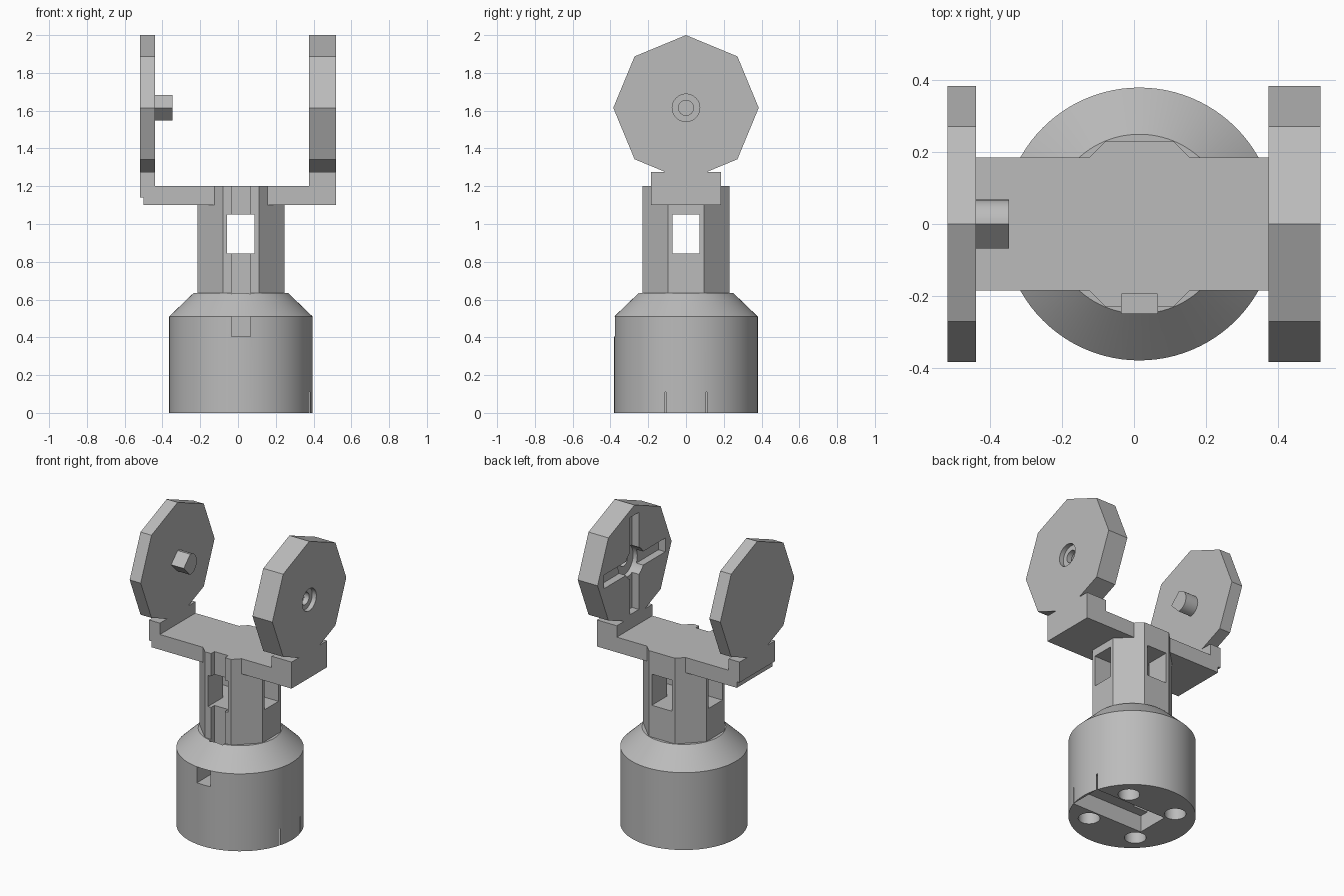
import bpy, bmesh, math
from mathutils import Vector

cube = bpy.data.objects.get("Cube")
if cube:
    bpy.data.objects.remove(cube)

grey = bpy.data.materials.new("plain grey")
grey.use_nodes = True
COLOUR = (0.5, 0.5, 0.5, 1)
grey.diffuse_color = COLOUR
grey.node_tree.nodes["Principled BSDF"].inputs["Base Color"].default_value = COLOUR

CX = 0.015      # axis of the base and column
AXLE_Z = 1.615  # height of the pivot


def prism(name, rings):
    """Solid through matching rings of points, capped at both ends."""
    bm = bmesh.new()
    loops = [[bm.verts.new(p) for p in ring] for ring in rings]
    n = len(loops[0])
    bm.faces.new(loops[0])
    bm.faces.new(loops[-1])
    for a, b in zip(loops, loops[1:]):
        for i in range(n):
            j = (i + 1) % n
            bm.faces.new((a[i], a[j], b[j], b[i]))
    bmesh.ops.recalc_face_normals(bm, faces=bm.faces)
    mesh = bpy.data.meshes.new(name)
    bm.to_mesh(mesh)
    bm.free()
    mesh.materials.append(grey)
    obj = bpy.data.objects.new(name, mesh)
    bpy.context.collection.objects.link(obj)
    return obj


def box(name, x, y, z):
    ring = [(x[0], y[0]), (x[1], y[0]), (x[1], y[1]), (x[0], y[1])]
    return prism(name, [[(a, b, h) for a, b in ring] for h in z])


def circle(radius, sides, turn=0.0):
    angles = [turn + math.tau * i / sides for i in range(sides)]
    return [(radius * math.cos(a), radius * math.sin(a)) for a in angles]


def upright(name, steps, sides, centre=(CX, 0), turn=0.0):
    """Round or faceted solid on a vertical axis, from (radius, z) steps."""
    return prism(name, [[(centre[0] + a, centre[1] + b, z) for a, b in circle(r, sides, turn)]
                        for r, z in steps])


def sideways(name, outline, x):
    """Outline in y and z around the pivot, extruded along x."""
    return prism(name, [[(h, a, AXLE_Z + b) for a, b in outline] for h in x])


def combine(obj, others, operation="DIFFERENCE"):
    for other in others:
        other.hide_render = True
        mod = obj.modifiers.new("combine", "BOOLEAN")
        mod.operation, mod.solver, mod.object = operation, "EXACT", other
        bpy.context.view_layer.objects.active = obj
        bpy.ops.object.modifier_apply(modifier=mod.name)
        bpy.data.objects.remove(other)


def cable_channel():
    return box("channel_cutter", (CX - 0.05, CX + 0.05), (-0.25, -0.195), (0.405, 1.3))


# Base: drum with a sloped shoulder, cable exit, bottom pocket and four sockets
base = upright("base", [(0.38, 0), (0.38, 0.51), (0.25, 0.635)], 96)
cuts = [cable_channel(),
        box("exit_cutter", (CX - 0.05, CX + 0.05), (-0.5, -0.2), (0.405, 0.51)),
        box("pocket_cutter", (-0.145, 0.38), (-0.11, 0.11), (-0.1, 0.11)),
        box("shaft_cutter", (-0.145, -0.035), (-0.05, 0.05), (0.05, 0.3))]
for sx in (-1, 1):
    for sy in (-1, 1):
        cuts.append(upright("socket_cutter", [(0.065, -0.1), (0.065, 0.12)], 32,
                            (CX + sx * 0.18, sy * 0.185)))
combine(base, cuts)

# Column: octagonal post with crossing windows and a front cable groove
radius = 0.23 / math.cos(math.pi / 8)
column = upright("column", [(radius, 0.63), (radius, 1.2)], 8, turn=math.pi / 8)
window_z = (0.845, 1.05)
combine(column, [
    box("front_window_cutter", (CX - 0.073, CX + 0.073), (-1, 1), window_z),
    box("side_window_cutter", (-1, 1), (-0.072, 0.072), window_z),
    cable_channel()])

# Cross arm, with upright feet for the discs and a small step on the right
arm = box("cross_arm", (-0.52, 0.52), (-0.185, 0.185), (1.1, 1.2))
combine(arm, [box("left_foot", (0.375, 0.52), (-0.185, 0.185), (1.1, 1.275)),
              box("right_foot", (-0.52, -0.44), (-0.185, 0.185), (1.1, 1.275))], "UNION")
combine(arm, [box("step_cutter", (-0.6, -0.5), (-0.3, 0.3), (1.0, 1.14))])

# Right disc: plain octagon with a pivot peg, round behind and ridged in front
octagon = circle(0.385, 8)
sideways("right_disc", octagon, (-0.52, -0.44))
half_round = [(0.068 * math.cos(a), 0.068 * math.sin(a))
              for a in (math.pi * (i / 16 - 0.5) for i in range(17))]
peg = sideways("pivot_peg", half_round + [(-0.068, 0)], (-0.45, -0.348))

# Left disc: thick octagon with a cross recess inside and a stepped bore
left_disc = sideways("left_disc", octagon, (0.375, 0.52))
cross_x = (0.3, 0.425)
combine(left_disc, [
    sideways("bore_cutter", circle(0.04, 32), (0.3, 0.6)),
    sideways("counterbore_cutter", circle(0.073, 32), (0.49, 0.6)),
    sideways("hub_cutter", circle(0.1, 32), (0.3, 0.455)),
    box("slot_cutter_y", cross_x, (-0.32, 0.32), (AXLE_Z - 0.045, AXLE_Z + 0.045)),
    box("slot_cutter_z", cross_x, (-0.045, 0.045), (AXLE_Z - 0.32, AXLE_Z + 0.32))])

# Smooth the round parts, keeping hard edges
for obj in (base, peg, left_disc):
    bpy.ops.object.select_all(action="DESELECT")
    obj.select_set(True)
    bpy.context.view_layer.objects.active = obj
    bpy.ops.object.shade_smooth_by_angle(angle=math.radians(30))
